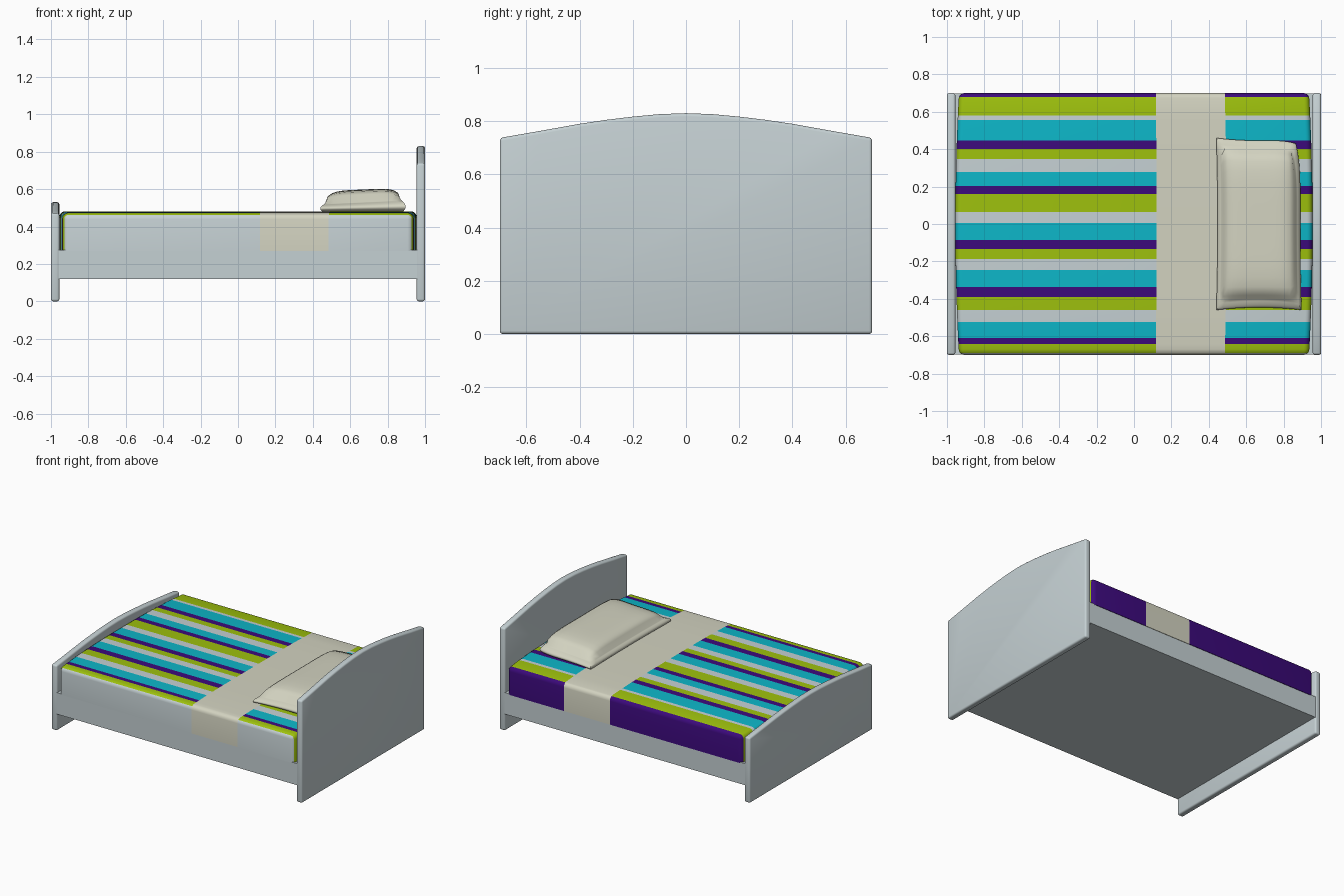
import bpy, bmesh, math
from mathutils import Vector, Matrix

if "Cube" in bpy.data.objects:
    bpy.data.objects.remove(bpy.data.objects["Cube"])


def material(name, rgb):
    m = bpy.data.materials.new(name)
    m.diffuse_color = (*rgb, 1)
    m.use_nodes = True
    m.node_tree.nodes["Principled BSDF"].inputs["Base Color"].default_value = m.diffuse_color
    return m


GREY = material("pale_grey", (0.56, 0.635, 0.655))
CREAM = material("cream", (0.65, 0.65, 0.53))
CYAN = material("cyan", (0.004, 0.47, 0.58))
GREEN = material("lime_green", (0.34, 0.53, 0.004))
PURPLE = material("purple", (0.045, 0.003, 0.20))


def finish(bm, name, mats, angle=40):
    bmesh.ops.recalc_face_normals(bm, faces=bm.faces[:])
    me = bpy.data.meshes.new(name)
    bm.to_mesh(me)
    bm.free()
    for m in mats:
        me.materials.append(m)
    ob = bpy.data.objects.new(name, me)
    bpy.context.collection.objects.link(ob)
    bpy.ops.object.select_all(action='DESELECT')
    ob.select_set(True)
    bpy.context.view_layer.objects.active = ob
    bpy.ops.object.shade_smooth_by_angle(angle=math.radians(angle))
    return ob


def box(x0, x1, y0, y1, z0, z1):
    bm = bmesh.new()
    bmesh.ops.create_cube(bm, size=1)
    for v in bm.verts:
        v.co = Vector(((x0 + x1) / 2 + v.co.x * (x1 - x0),
                       (y0 + y1) / 2 + v.co.y * (y1 - y0),
                       (z0 + z1) / 2 + v.co.z * (z1 - z0)))
    return bm


# arched end boards: half profile mirrored across y = 0
ARCH = [(0.7, 0), (0.55, 0.28), (0.4, 0.57), (0.3, 0.73), (0.2, 0.86), (0.1, 0.96)]


def end_board(name, x0, x1, edge_z, top_z):
    h = top_z - edge_z
    half = [(y, edge_z + h * f) for y, f in ARCH]
    prof = [(0.7, 0)] + half + [(0, top_z)] + [(-y, z) for y, z in reversed(half)] + [(-0.7, 0)]
    bm = bmesh.new()
    face = bm.faces.new([bm.verts.new((x0, y, z)) for y, z in prof])
    ext = bmesh.ops.extrude_face_region(bm, geom=[face])
    for v in ext["geom"]:
        if isinstance(v, bmesh.types.BMVert):
            v.co.x = x1
    bmesh.ops.recalc_face_normals(bm, faces=bm.faces[:])
    rim = [e for e in bm.edges if e.calc_face_angle(0) > 0.9]
    bmesh.ops.bevel(bm, geom=rim, offset=0.012, segments=3, profile=0.5, affect='EDGES')
    finish(bm, name, [GREY])


end_board("headboard", 0.955, 1.0, 0.737, 0.83)
end_board("footboard", -1.0, -0.955, 0.47, 0.53)

# bed base
finish(box(-0.96, 0.96, -0.697, 0.697, 0.12, 0.275), "bed_base", [GREY])

# mattress cover: stripes run along x, bounded by these y values from back to front
CUTS = [0.68, 0.58, 0.555, 0.447, 0.40, 0.348, 0.278, 0.203, 0.16, 0.064, 0.005,
        -0.086, -0.134, -0.187, -0.246, -0.337, -0.39, -0.46, -0.524, -0.61, -0.642, -0.69]
BAND = (0.12, 0.495)

bm = box(-0.955, 0.955, -0.7, 0.7, 0.27, 0.481)
edges = [e for e in bm.edges if max(v.co.z for v in e.verts) > 0.4]
bmesh.ops.bevel(bm, geom=edges, offset=0.03, segments=4, profile=0.5, affect='EDGES')
planes = [((0, y, 0), (0, 1, 0)) for y in CUTS] + [((x, 0, 0), (1, 0, 0)) for x in BAND]
for co, no in planes:
    bmesh.ops.bisect_plane(bm, geom=bm.verts[:] + bm.edges[:] + bm.faces[:],
                           plane_co=co, plane_no=no, dist=1e-5)
order = [4, 3, 0, 2]  # purple, green, grey, cyan repeating
for f in bm.faces:
    c = f.calc_center_median()
    if BAND[0] < c.x < BAND[1]:
        f.material_index = 1
    elif c.y < CUTS[-1]:
        f.material_index = 0
    else:
        f.material_index = order[sum(c.y < y for y in CUTS) % 4]
# bowed ends and a gently crowned top
for v in bm.verts:
    t = v.co.y / 0.7
    v.co.x *= 1 - 0.02 * t * t
    if v.co.z > 0.4:
        v.co.z -= 0.012 * t ** 4
finish(bm, "striped_mattress", [GREY, CREAM, CYAN, GREEN, PURPLE])

# pillow: plump rounded cushion with slightly pulled corners
bm = bmesh.new()
bmesh.ops.create_cube(bm, size=2)
bmesh.ops.subdivide_edges(bm, edges=bm.edges[:], cuts=15, use_grid_fill=True)
for v in bm.verts:
    u, w, h = v.co
    plump = (1 - abs(u) ** 5) ** 0.7 * (1 - abs(w) ** 5) ** 0.7
    bulge = 1 - 0.03 * (1 - u * u) * w * w
    nip = 1 - 0.10 * h * h * max(abs(u), abs(w)) ** 8
    x = 0.668 + 0.228 * u * nip * (1 - 0.03 * (1 - w * w))
    y = 0.46 * w * bulge * nip
    if u > 0 and w > 0:
        x -= 0.03 * u * w ** 4
        y -= 0.03 * w * u ** 3
    top = 0.53 + 0.068 * plump + 0.01 * u
    z = 0.472 + (top - 0.472) * (h + 1) / 2
    v.co = (x, y, z)
finish(bm, "pillow", [CREAM], 60)
